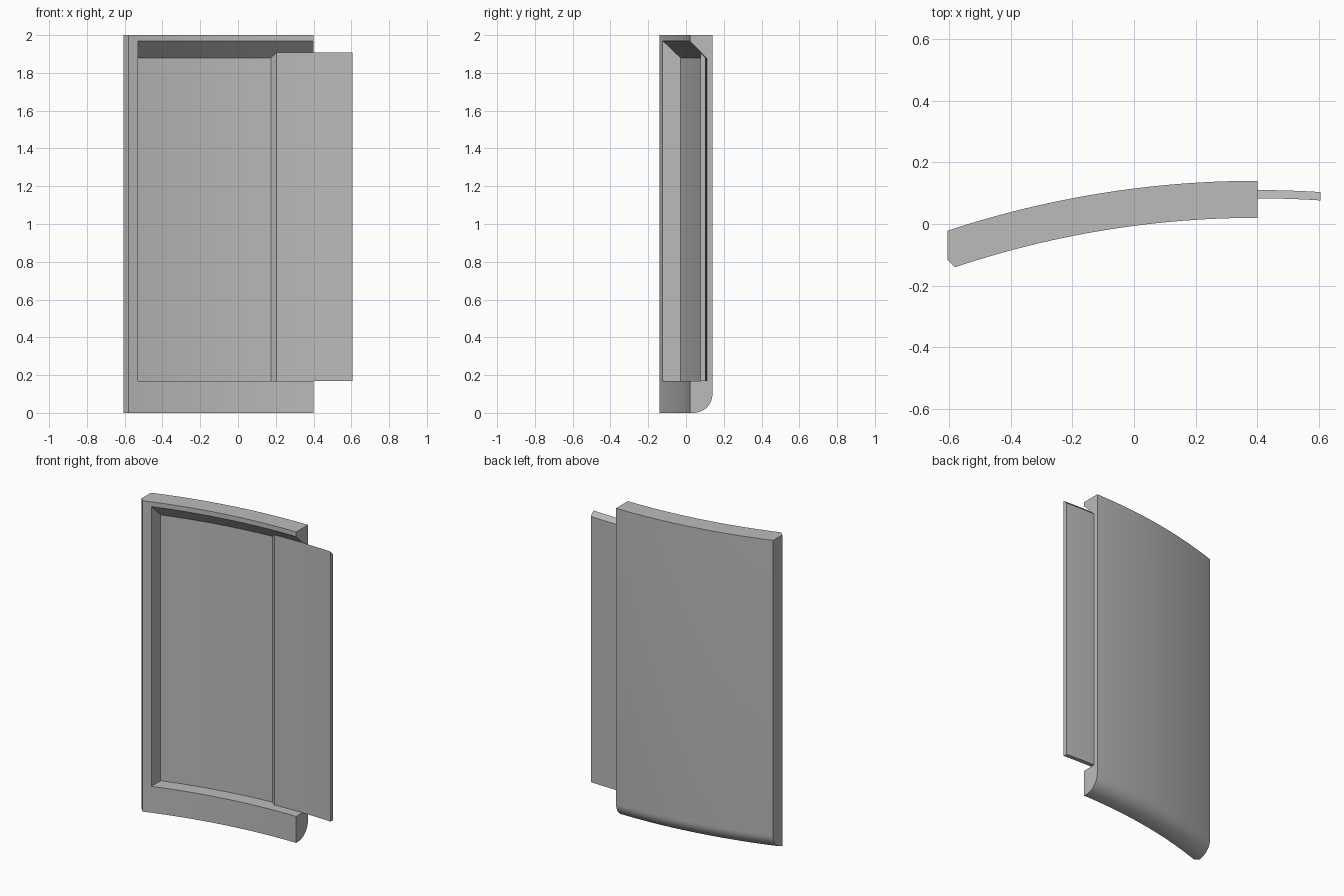
import bpy, bmesh, math

cube = bpy.data.objects.get("Cube")
if cube:
    bpy.data.objects.remove(cube, do_unlink=True)

# Every surface follows concentric arcs about one vertical axis
AXIS_X, AXIS_Y = 0.4, -3.06
OUTER, INNER, FLOOR = 3.2, 3.08, 3.17
TOP, SILL, FLOOR_TOP = 2.0, 0.17, 1.88

grey = bpy.data.materials.new("plain grey")
grey.use_nodes = True
colour = (0.5, 0.5, 0.5, 1)
grey.diffuse_color = colour
grey.node_tree.nodes["Principled BSDF"].inputs["Base Color"].default_value = colour


def arc_y(x, radius):
    return AXIS_Y + math.sqrt(radius ** 2 - (x - AXIS_X) ** 2)


def spread(start, end, steps):
    return [start + (end - start) * i / steps for i in range(steps + 1)]


def sweep(name, stations):
    """Loft closed (radius, height) sections placed at successive x values."""
    bm = bmesh.new()
    rings = [[bm.verts.new((x, arc_y(x, r), z)) for r, z in section]
             for x, section in stations]
    for a, b in zip(rings, rings[1:]):
        for i in range(len(a)):
            j = (i + 1) % len(a)
            bm.faces.new((a[i], a[j], b[j], b[i]))
    bm.faces.new(rings[0])
    bm.faces.new(rings[-1])
    bmesh.ops.recalc_face_normals(bm, faces=bm.faces)
    mesh = bpy.data.meshes.new(name)
    bm.to_mesh(mesh)
    bm.free()
    mesh.materials.append(grey)
    obj = bpy.data.objects.new(name, mesh)
    bpy.context.collection.objects.link(obj)
    return obj


def activate(obj):
    bpy.ops.object.select_all(action='DESELECT')
    obj.select_set(True)
    bpy.context.view_layer.objects.active = obj


def smooth(obj):
    activate(obj)
    bpy.ops.object.shade_smooth_by_angle(angle=math.radians(25))


def body_section(front):
    # Rounded lower back edge
    fillet = 0.1
    bend = [(OUTER - fillet + fillet * math.sin(a), fillet - fillet * math.cos(a))
            for a in spread(0, math.pi / 2, 10)]
    return [(min(front, OUTER - fillet), 0) if front == INNER else (front, 0)] + \
        [(max(r, front + 0.0005 * i), z) for i, (r, z) in enumerate(bend, 1)] + \
        [(OUTER, TOP), (front, TOP)]


def recess_section(front, back=FLOOR):
    # The upper wall slopes at 45 degrees
    return [(front, SILL), (back, SILL), (back, FLOOR_TOP),
            (front, FLOOR_TOP + back - front)]


# Curved shell with a chamfered left front edge
shell = sweep("curved_shell", [(-0.605, body_section(INNER + 0.032))] +
              [(x, body_section(INNER)) for x in spread(-0.58, 0.4, 28)])

# Recess, open at the side
cutter = sweep("recess_cutter", [(x, recess_section(INNER - 0.025))
                                 for x in spread(-0.53, 0.6, 28)])
cutter.hide_render = True
activate(shell)
cut = shell.modifiers.new("recess", 'BOOLEAN')
cut.operation = 'DIFFERENCE'
cut.solver = 'EXACT'
cut.object = cutter
bpy.ops.object.modifier_apply(modifier=cut.name)
bpy.data.objects.remove(cutter, do_unlink=True)
smooth(shell)

# Thin tongue lying on the recess floor, with a bevelled inner edge
tongue = sweep("sliding_tongue", [(0.175, recess_section(FLOOR - 0.0005))] +
               [(x, recess_section(FLOOR - 0.027)) for x in spread(0.205, 0.605, 12)])
smooth(tongue)
